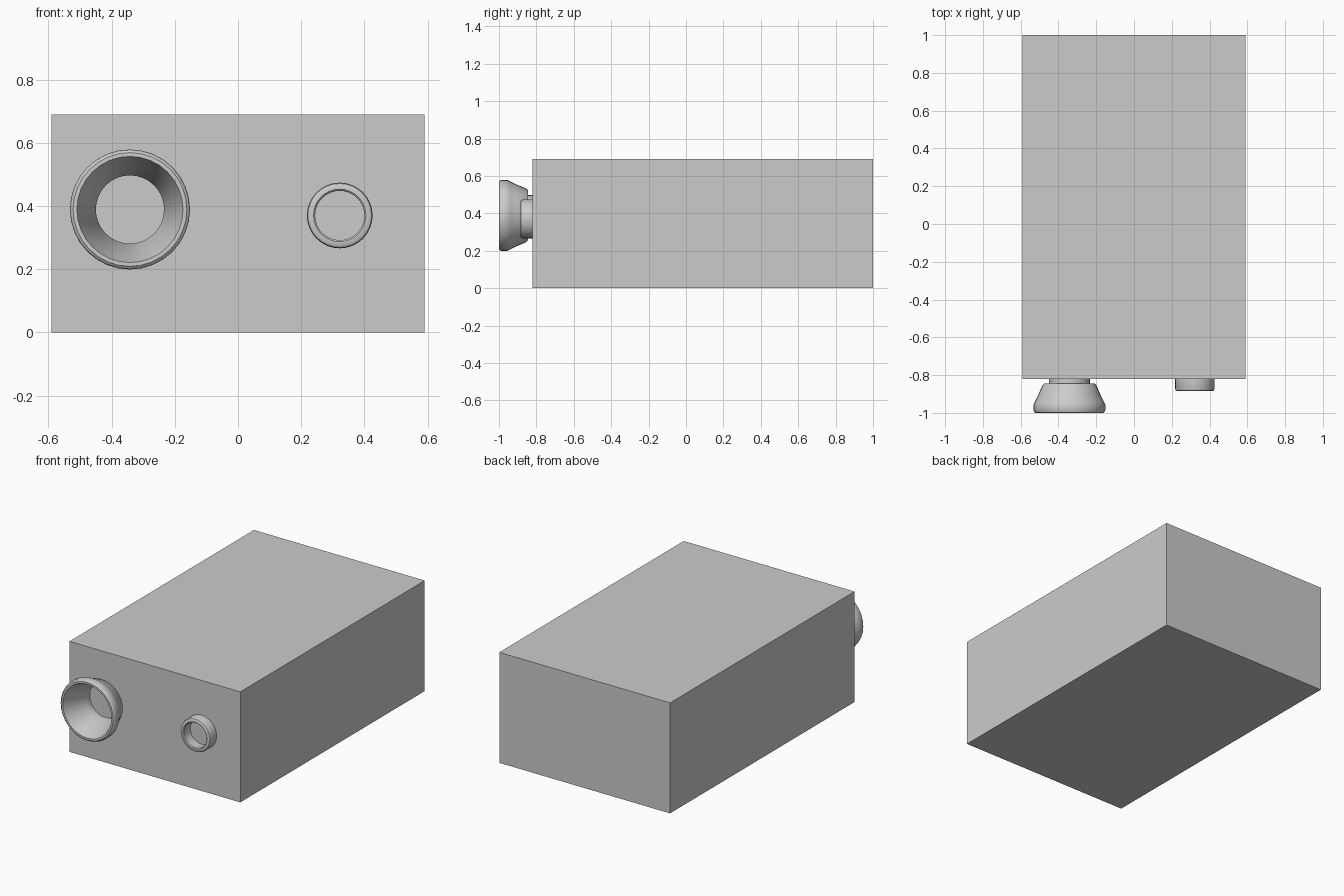
import bpy, bmesh, math

if "Cube" in bpy.data.objects:
    bpy.data.objects.remove(bpy.data.objects["Cube"])

FRONT = -0.82  # front face of the body


def lathe(name, cx, cz, profile, sides=32):
    """Revolve (radius, y) points around an axis along y."""
    bm = bmesh.new()
    rings = []
    for r, y in profile:
        rings.append([bm.verts.new((cx + r * math.cos(2 * math.pi * i / sides), y,
                                    cz + r * math.sin(2 * math.pi * i / sides)))
                      for i in range(sides)])
    for a, b in zip(rings, rings[1:]):
        for i in range(sides):
            j = (i + 1) % sides
            bm.faces.new((a[i], a[j], b[j], b[i]))
    bmesh.ops.recalc_face_normals(bm, faces=bm.faces)
    # Open shells: the outer wall comes first and must face away from the axis
    bm.faces.ensure_lookup_table()
    f = bm.faces[0]
    c = f.calc_center_median()
    if f.normal.x * (c.x - cx) + f.normal.z * (c.z - cz) < 0:
        bmesh.ops.reverse_faces(bm, faces=bm.faces)
    mesh = bpy.data.meshes.new(name)
    bm.to_mesh(mesh)
    bm.free()
    obj = bpy.data.objects.new(name, mesh)
    bpy.context.collection.objects.link(obj)
    bpy.context.view_layer.objects.active = obj
    obj.select_set(True)
    bpy.ops.object.shade_smooth_by_angle(angle=math.radians(30))
    obj.select_set(False)
    return obj


# Box body
bpy.ops.mesh.primitive_cube_add(size=1, location=(0, (FRONT + 1) / 2, 0.345))
body = bpy.context.object
body.name = "body"
body.scale = (1.18, 1 - FRONT, 0.69)
bpy.ops.object.transform_apply(location=False, rotation=False, scale=True)
body.select_set(False)

# Flared eyecup: neck, curved outside, rounded rim, conical inside
lathe("eyecup", -0.342, 0.389, [
    (0.108, FRONT), (0.108, -0.845), (0.134, -0.845), (0.144, -0.855),
    (0.165, -0.905), (0.185, -0.945), (0.19, -0.955), (0.19, -0.985), (0.187, -0.994),
    (0.180, -1.0), (0.168, -1.0), (0.108, -0.845), (0.108, FRONT)])

# Small ring with a rounded rim
lathe("socket_ring", 0.322, 0.37, [
    (0.104, FRONT), (0.104, -0.873), (0.101, -0.881), (0.094, -0.885),
    (0.083, -0.885), (0.078, -0.88), (0.078, FRONT)])
